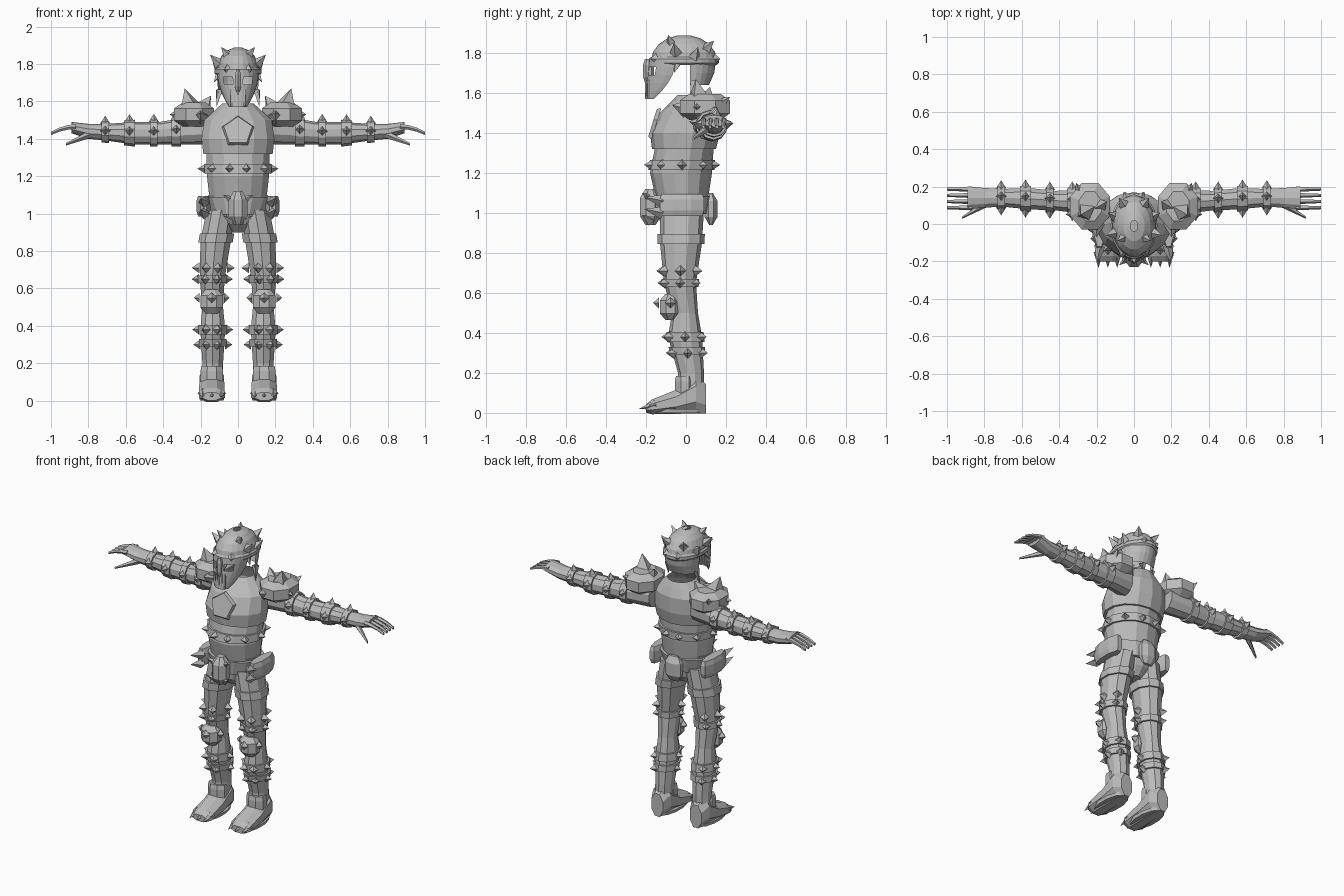
import bpy, bmesh, math
from mathutils import Vector, Matrix

if "Cube" in bpy.data.objects:
    bpy.data.objects.remove(bpy.data.objects["Cube"])

GREY = (0.5, 0.5, 0.5, 1)
steel = bpy.data.materials.new("grey_steel")
steel.use_nodes = True
steel.diffuse_color = GREY
steel.node_tree.nodes["Principled BSDF"].inputs["Base Color"].default_value = GREY


def finish(name, bm, mirror=False):
    bmesh.ops.recalc_face_normals(bm, faces=bm.faces)
    mesh = bpy.data.meshes.new(name)
    bm.to_mesh(mesh)
    bm.free()
    mesh.materials.append(steel)
    part = bpy.data.objects.new(name, mesh)
    bpy.context.collection.objects.link(part)
    if mirror:
        part.modifiers.new("Mirror", "MIRROR").use_mirror_merge = False
    return part


def ring(at, half, low, high, centre=0):
    """Cross-section: position along the axis, centre and radii of an ellipse."""
    return Vector((at, centre, (low + high) / 2, half, (high - low) / 2))


def grown(section, amount, at=None):
    position, u, v, ru, rv = section
    return Vector((position if at is None else at, u, v, ru + amount, rv + amount))


def on_ring(axis, section, angle):
    position, u, v, ru, rv = section
    u += ru * math.cos(angle)
    v += rv * math.sin(angle)
    return Vector({"x": (position, u, v), "y": (u, position, v), "z": (u, v, position)}[axis])


def sample(sections, at):
    """Interpolated cross-section of a tube."""
    for first, second in zip(sections, sections[1:]):
        if first[0] <= at <= second[0]:
            return first.lerp(second, (at - first[0]) / (second[0] - first[0]))


def loft(name, axis, sections, sides=10, mirror=False, open_top=False):
    bm = bmesh.new()
    angles = [math.tau * (i + 0.5) / sides for i in range(sides)]
    loops = [[bm.verts.new(on_ring(axis, s, a)) for a in angles] for s in sections]
    for low, high in zip(loops, loops[1:]):
        for i in range(sides):
            bm.faces.new((low[i - 1], low[i], high[i], high[i - 1]))
    bm.faces.new(loops[0])
    if not open_top:
        bm.faces.new(loops[-1])
    return finish(name, bm, mirror)


def shell(name, sections, start, sides=12, slots=()):
    """Half-round open plate; slots are (row, column) faces left out."""
    bm = bmesh.new()
    angles = [start + math.pi * i / sides for i in range(sides + 1)]
    loops = [[bm.verts.new(on_ring("z", s, a)) for a in angles] for s in sections]
    for row, (low, high) in enumerate(zip(loops, loops[1:])):
        for i in range(sides):
            if (row, i) not in slots:
                bm.faces.new((low[i], low[i + 1], high[i + 1], high[i]))
    return finish(name, bm)


def band(name, axis, tube, at, width, sides=10, mirror=True, bulge=0.012):
    """Raised cuff that follows a tube."""
    low, high = sample(tube, at - width / 2), sample(tube, at + width / 2)
    loft(name, axis, [low, grown(low, bulge), grown(high, bulge), high], sides, mirror)


def pad(name, axis, core, depth, taper, sides=8, mirror=False):
    """Bevelled block around a middle section."""
    at = core[0]
    loft(name, axis, [grown(core, -taper, at - depth), grown(core, 0, at - depth / 2),
                      grown(core, 0, at + depth / 2), grown(core, -taper, at + depth)], sides, mirror)


def spikes(name, rows, radius):
    """Mirrored four-sided pyramids from (base, tip)."""
    bm = bmesh.new()
    for base, tip in rows:
        base, tip = Vector(base), Vector(tip)
        axis = tip - base
        turn = axis.to_track_quat("Z", "Y").to_matrix().to_4x4()
        bmesh.ops.create_cone(bm, cap_ends=True, segments=4, radius1=radius, radius2=0, depth=axis.length,
                              matrix=Matrix.Translation((base + tip) / 2) @ turn)
    finish(name, bm, True)


def studs(name, axis, tube, at, degrees, length=0.045, radius=0.028):
    """Spikes pointing out of a tube at given angles."""
    core = sample(tube, at)
    spikes(name, [(on_ring(axis, core, math.radians(d)), on_ring(axis, grown(core, length), math.radians(d)))
                  for d in degrees], radius)


# Torso armour
breastplate = [ring(at=1.32, half=.19, low=-.17, high=.15), ring(at=1.4, half=.2, low=-.18, high=.17),
               ring(at=1.5, half=.185, low=-.13, high=.17), ring(at=1.55, half=.13, low=-.08, high=.15),
               ring(at=1.59, half=.085, low=-.04, high=.13)]
loft("breastplate", "z", breastplate, sides=14, open_top=True)
waist = [ring(at=1.07, half=.155, low=-.15, high=.11), ring(at=1.2, half=.17, low=-.18, high=.13),
         ring(at=1.35, half=.175, low=-.15, high=.14)]
loft("waist_armour", "z", waist, sides=14)
band("waist_band", "z", waist, at=1.24, width=.05, sides=14, mirror=False)
studs("waist_studs", "z", waist, at=1.24, degrees=(-75, -40, 0, 40, 75))
pelvis = [ring(at=.9, half=.04, low=-.08, high=.04), ring(at=.95, half=.1, low=-.13, high=.08),
          ring(at=1.1, half=.165, low=-.15, high=.11)]
loft("pelvis", "z", pelvis, sides=14)
band("belt", "z", pelvis, at=1.04, width=.09, sides=14, mirror=False, bulge=.02)
emblem = loft("chest_emblem", "y", [ring(at=-.01, half=.08, low=-.08, high=.08),
                                    ring(at=.01, half=.09, low=-.09, high=.09)], sides=5)
emblem.matrix_world = (Matrix.Translation((0, -.16, 1.44)) @ Matrix.Rotation(-.3, 4, "X")
                       @ Matrix.Rotation(math.radians(18), 4, "Y"))

# Belt fittings
pad("hip_pouch", "z", ring(at=1.04, half=.04, low=-.14, high=.1, centre=.185), depth=.055, taper=.01, mirror=True)
spikes("hip_thorns", [((.18, -.12, z), (.2, -.21, z + .02)) for z in (1, 1.06)], radius=.032)
pad("buckle_skull", "z", ring(at=1.03, half=.055, low=-.235, high=-.12), depth=.09, taper=.03)
spikes("buckle_horns", [((.03, -.18, z), (.08, -.22, z + .03)) for z in (.96, 1.07)], radius=.025)
pad("back_clasp", "z", ring(at=1.02, half=.06, low=.09, high=.16), depth=.08, taper=.025)

# Helmet shell with open eye slots
dome = []
for degrees in range(0, 90, 20):
    rise, spread = math.sin(math.radians(degrees)), math.cos(math.radians(degrees))
    dome.append(ring(at=1.76 + .13 * rise, half=.115 * spread, low=-.01 - .165 * spread, high=-.01 + .165 * spread))
shell("helmet_front", dome, start=math.pi)
shell("helmet_back", dome, start=0)
for side, start in (("front", math.pi), ("back", 0)):
    shell("helmet_rim_" + side, [grown(dome[0], bulge, dome[0][0] + rise)
                                 for bulge, rise in ((0, -.02), (.01, -.01), (.01, .01), (0, .02))], start)
mask = []
for step in range(6):
    t = step / 5
    front, back = -.185 - .02 * t, -.05 - .11 * t * t
    mask.append(ring(at=1.77 - .2 * t, half=.113 - .065 * t * t, low=front, high=2 * back - front))
shell("face_mask", mask, start=math.pi, slots={(1, 3), (1, 4), (1, 7), (1, 8)})
guard = []
for t in (0, .5, 1):
    back = .15 - .035 * t * t
    guard.append(ring(at=1.76 - .12 * t, half=.115 - .01 * t, low=.04 - back, high=back))
shell("neck_guard", guard, start=0)
for x in (-.036, -.018, 0, .018, .036):
    front = -.21 + abs(x) / 3
    pad("mouth_bar", "z", ring(at=1.62, half=.007, low=front, high=front + .03, centre=x),
        depth=.045, taper=.002, sides=4)
pad("nose_guard", "z", ring(at=1.71, half=.02, low=-.215, high=-.16), depth=.06, taper=.01, sides=6)
spikes("helmet_horns", [((.1, -.05, 1.8), (.15, -.06, 1.85)), ((.05, -.07, 1.84), (.09, -.09, 1.89)),
                        ((.1, .04, 1.78), (.14, .06, 1.83)), ((.05, .1, 1.82), (.08, .14, 1.86))], radius=.032)
spikes("cheek_points", [((.1, .04, 1.66), (.115, .02, 1.57)), ((.1, -.04, 1.75), (.13, -.06, 1.7))], radius=.022)
studs("brow_studs", "z", dome, at=1.77, degrees=(-60, 70), length=.03)

# Shoulder pads
pad("shoulder_pad", "z", ring(at=1.53, half=.115, low=-.04, high=.23, centre=.235), depth=.065, taper=.05, mirror=True)
spikes("shoulder_horn", [((.25, .07, 1.55), (.285, .05, 1.67))], radius=.075)
spikes("shoulder_spikes", [((.28, .15, 1.53), (.31, .22, 1.58)), ((.3, .06, 1.53), (.365, .05, 1.53)),
                           ((.2, 0, 1.52), (.2, -.07, 1.54)), ((.18, .1, 1.57), (.145, .12, 1.63))], radius=.045)

# Arms and hands
arm = [ring(at=.15, half=.075, low=1.37, high=1.53, centre=.1), ring(at=.3, half=.065, low=1.37, high=1.51, centre=.12),
       ring(at=.42, half=.055, low=1.37, high=1.49, centre=.125), ring(at=.56, half=.06, low=1.37, high=1.49, centre=.135),
       ring(at=.7, half=.05, low=1.39, high=1.48, centre=.14), ring(at=.8, half=.055, low=1.4, high=1.48, centre=.14),
       ring(at=.89, half=.065, low=1.43, high=1.49, centre=.14)]
loft("arm", "x", arm, mirror=True)
for at, width in ((.33, .05), (.45, .04), (.58, .06), (.71, .04)):
    band("arm_band", "x", arm, at, width)
    studs("arm_studs", "x", arm, at, degrees=(10, 80, 170))
for finger in range(4):
    knuckle = .088 + .033 * finger
    joints = []
    for step in range(4):
        height, thick = 1.465 - .004 * step * step, .015 - .002 * step
        joints.append(ring(at=.865 + .045 * step, half=thick, low=height - thick, high=height + thick, centre=knuckle))
    loft("finger", "x", joints, sides=5, mirror=True)
thumb = []
for step in range(4):
    height, thick = 1.425 - .018 * step, .022 - .005 * step
    thumb.append(ring(at=.79 + .043 * step, half=thick, low=height - thick, high=height + thick, centre=.11 - .025 * step))
loft("thumb", "x", thumb, sides=5, mirror=True)

# Legs with cuffs
leg = [ring(at=.05, half=.06, low=-.04, high=.09, centre=.14), ring(at=.2, half=.058, low=-.04, high=.09, centre=.135),
       ring(at=.38, half=.07, low=-.09, high=.08, centre=.135), ring(at=.5, half=.058, low=-.07, high=.06, centre=.135),
       ring(at=.65, half=.07, low=-.11, high=.05, centre=.138), ring(at=.85, half=.085, low=-.13, high=.08, centre=.12),
       ring(at=1.02, half=.082, low=-.13, high=.09, centre=.09)]
loft("leg", "z", leg, mirror=True)
for at, width in ((.31, .04), (.38, .05), (.65, .04), (.87, .05)):
    band("leg_band", "z", leg, at, width)
for at in (.3, .38, .65, .71):
    studs("leg_studs", "z", leg, at, degrees=(-110, -60, 0, 60, 180), length=.04)
knee = ring(at=.53, half=.065, low=-.135, high=-.02, centre=.14)
pad("knee_pad", "z", knee, depth=.065, taper=.03, mirror=True)
studs("knee_studs", "z", [knee, grown(knee, 0, .6)], at=.55, degrees=(-90, 0, 180), length=.03)

# Boots, soles and toe claws
boot = [ring(at=.1, half=.045, low=-.01, high=.15, centre=.14), ring(at=.05, half=.07, low=-.01, high=.2, centre=.14),
        ring(at=-.05, half=.073, low=-.01, high=.12, centre=.14), ring(at=-.17, half=.075, low=-.01, high=.07, centre=.14),
        ring(at=-.2, half=.055, low=0, high=.045, centre=.14)]
loft("boot", "y", boot, sides=8, mirror=True)
sole = ring(at=0, half=.065, low=-.19, high=.095, centre=.14)
loft("sole", "z", [sole, grown(sole, .005, .02)], sides=12, mirror=True)
ankle = ring(at=.13, half=.066, low=-.06, high=.05, centre=.14)
pad("ankle_flap", "z", ankle, depth=.055, taper=.006, mirror=True)
spikes("toe_claws", [((x, -.15, .04), (x, -.235, .02)) for x in (.09, .14, .19)], radius=.026)
